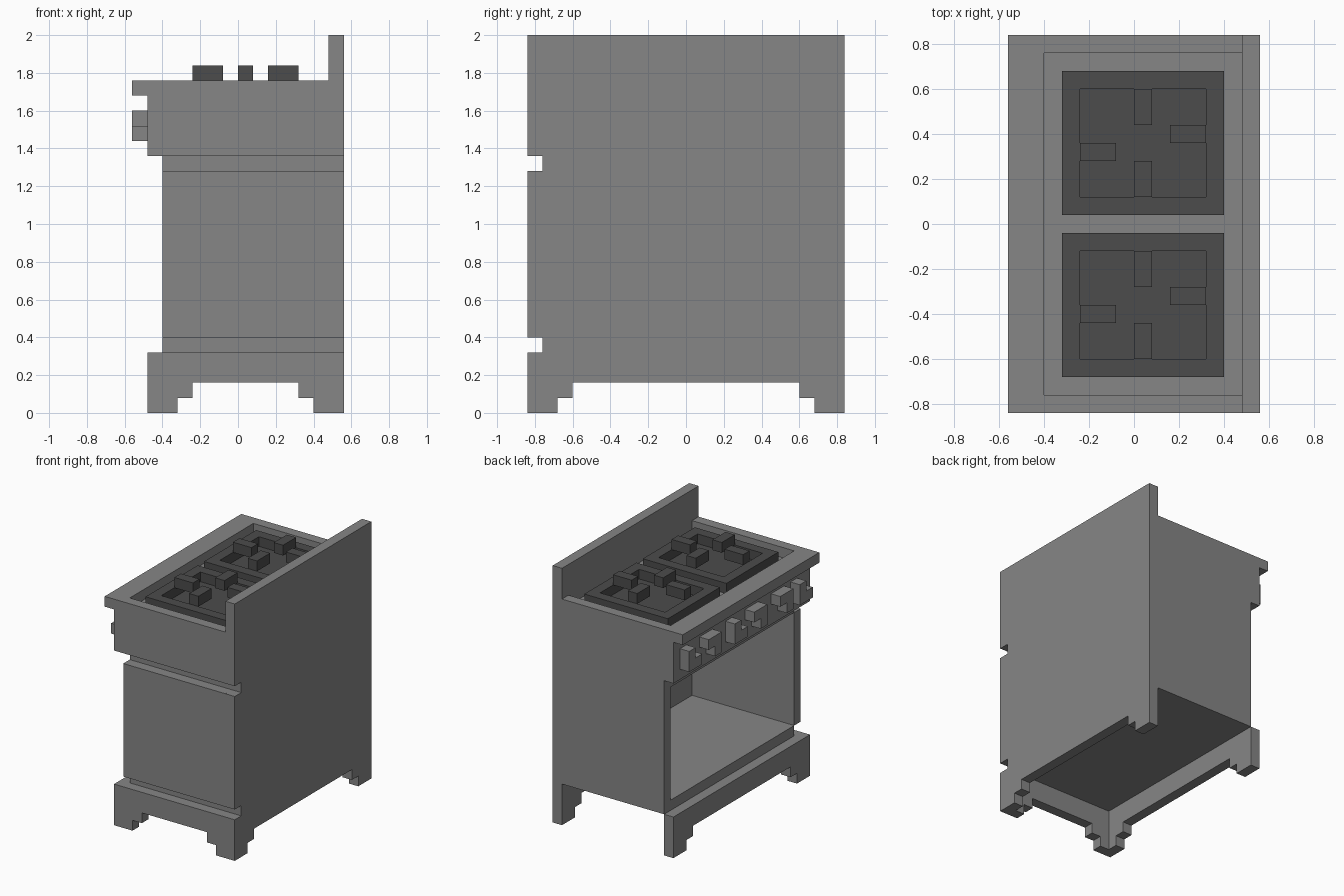
import bpy, bmesh
from mathutils import Vector

if "Cube" in bpy.data.objects:
    bpy.data.objects.remove(bpy.data.objects["Cube"])


def material(name, v):
    m = bpy.data.materials.new(name)
    m.diffuse_color = (v, v, v, 1)
    m.use_nodes = True
    m.node_tree.nodes["Principled BSDF"].inputs["Base Color"].default_value = m.diffuse_color
    return m


STEEL = material("mid grey steel", 0.24)
IRON = material("dark grey iron", 0.072)


def prism(name, pts, vec, mat):
    """Flat outline pts (3D) extruded along vec."""
    bm = bmesh.new()
    face = bm.faces.new([bm.verts.new(p) for p in pts])
    ext = bmesh.ops.extrude_face_region(bm, geom=[face], use_keep_orig=True)
    moved = [g for g in ext["geom"] if isinstance(g, bmesh.types.BMVert)]
    bmesh.ops.translate(bm, verts=moved, vec=Vector(vec))
    bmesh.ops.recalc_face_normals(bm, faces=bm.faces)
    me = bpy.data.meshes.new(name)
    bm.to_mesh(me)
    bm.free()
    me.materials.append(mat)
    ob = bpy.data.objects.new(name, me)
    bpy.context.collection.objects.link(ob)
    return ob


def box(name, x, y, z, mat=STEEL):
    pts = [(x[0], y[0], z[0]), (x[1], y[0], z[0]), (x[1], y[1], z[0]), (x[0], y[1], z[0])]
    return prism(name, pts, (0, 0, z[1] - z[0]), mat)


def feet(a, b, a1, a2, b2, b1):
    """Stepped feet outline along the bottom, from the far end b to the near end a."""
    return [(b, 0), (b1, 0), (b1, .08), (b2, .08), (b2, .16),
            (a2, .16), (a2, .08), (a1, .08), (a1, 0), (a, 0)]


# back panel with stepped feet and two notches at one edge
y_feet = feet(-.84, .84, -.68, -.60, .60, .68)
edge = [(-.84, .32), (-.76, .32), (-.76, .40), (-.84, .40),
        (-.84, 1.28), (-.76, 1.28), (-.76, 1.36), (-.84, 1.36)]
outline = y_feet + edge + [(-.84, 2), (.84, 2)]
prism("back_panel", [(.48, y, z) for y, z in outline], (.08, 0, 0), STEEL)

# base skirts: oven front and one side (the other side is open)
prism("front_skirt", [(-.48, y, z) for y, z in y_feet + [(-.84, .32), (.84, .32)]],
      (.08, 0, 0), STEEL)
x_feet = [(.48, .0), (.40, 0)] + feet(-.40, .48, -.32, -.24, .32, .40)[2:]
prism("side_skirt", [(x, -.84, z) for x, z in x_feet + [(-.40, .32), (.48, .32)]],
      (0, .08, 0), STEEL)

# hollow oven body
DEPTH = (-.40, .48)
box("oven_floor", DEPTH, (-.76, .76), (.32, .40))
box("oven_ceiling", DEPTH, (-.76, .76), (1.28, 1.36))
box("notched_side_wall", DEPTH, (-.84, -.76), (.40, 1.28))
box("plain_side_wall", DEPTH, (.76, .84), (.32, 1.36))

# control box and raised hob rim
box("control_box", (-.48, .48), (-.84, .84), (1.36, 1.68))
box("front_rim", (-.56, -.40), (-.84, .84), (1.68, 1.76))
for s, y in (("near", (-.84, -.76)), ("far", (.76, .84))):
    box(s + "_side_rim", DEPTH, y, (1.68, 1.76))

# knobs: alternating corner shapes, two cells wide and two high
for i, (y, kind) in enumerate(zip((.76, .52, .20, -.04, -.36, -.60), "LTLTTL")):
    if kind == "L":
        pts = [(0, 0), (.16, 0), (.16, .08), (.08, .08), (.08, .16), (0, .16)]
    else:
        pts = [(.08, 0), (.16, 0), (.16, .16), (0, .16), (0, .08), (.08, .08)]
    prism(f"knob_{i + 1}", [(-.56, y - a, 1.44 + b) for a, b in pts], (.08, 0, 0), STEEL)

# two iron grates: frame, pit floor and four prongs each
for n, y0 in (("near", -.68), ("far", .04)):
    Z = (1.68, 1.76)
    y1 = y0 + .64
    box(n + "_grate_front_bar", (-.32, -.24), (y0, y1), Z, IRON)
    box(n + "_grate_back_bar", (.32, .40), (y0, y1), Z, IRON)
    for k, yb in enumerate((y0, y1 - .08)):
        box(f"{n}_grate_side_bar_{k + 1}", (-.24, .32), (yb, yb + .08), Z, IRON)
    box(n + "_burner_plate", (-.24, .32), (y0 + .08, y1 - .08), (1.68, 1.685), IRON)
    prongs = [((-.24, -.08), (.24, .32)), ((.16, .32), (.32, .40)),
              ((0, .08), (.08, .24)), ((0, .08), (.40, .56))]
    for k, (px, py) in enumerate(prongs):
        box(f"{n}_prong_{k + 1}", px, (y0 + py[0], y0 + py[1]), (1.76, 1.84), IRON)
